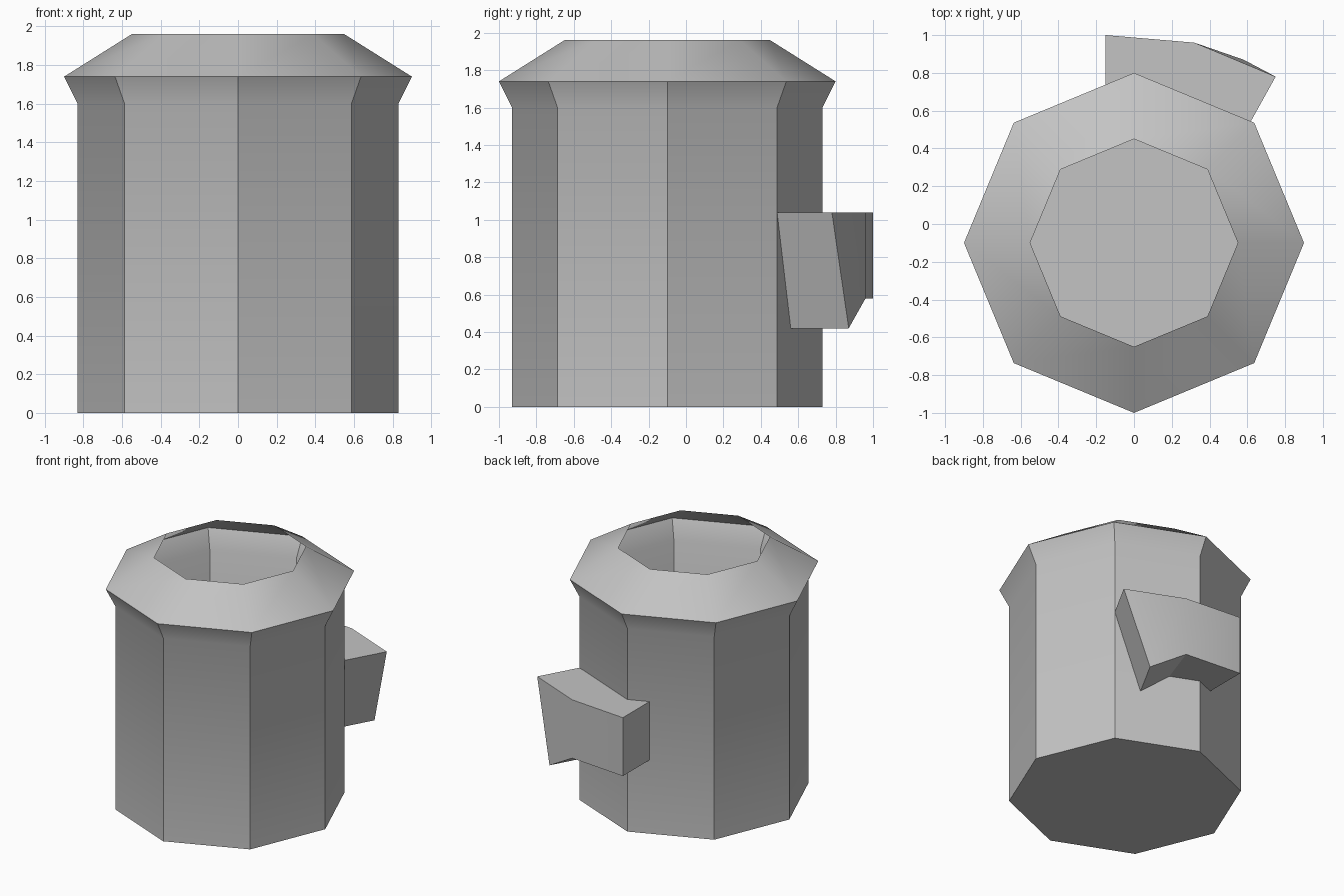
import bpy
import bmesh
from math import radians, sin, cos

cube = bpy.data.objects.get("Cube")
if cube:
    bpy.data.objects.remove(cube, do_unlink=True)

GREY = (0.55, 0.55, 0.55, 1)
grey = bpy.data.materials.new("plain_grey")
grey.use_nodes = True
grey.diffuse_color = GREY
grey.node_tree.nodes["Principled BSDF"].inputs["Base Color"].default_value = GREY

SIDES = 8
CENTRE_Y = -0.1


def finish(name, bm):
    """Turn a bmesh into a grey object, smooth except at sharp edges."""
    mesh = bpy.data.meshes.new(name)
    bm.to_mesh(mesh)
    bm.free()
    obj = bpy.data.objects.new(name, mesh)
    bpy.context.collection.objects.link(obj)
    mesh.materials.append(grey)
    bpy.ops.object.select_all(action='DESELECT')
    obj.select_set(True)
    bpy.context.view_layer.objects.active = obj
    bpy.ops.object.shade_smooth_by_angle(angle=radians(30))
    return obj


def bridge(bm, a, b, closed=False):
    """Quads between two rows of vertices."""
    n = len(a)
    for i in range(n if closed else n - 1):
        j = (i + 1) % n
        bm.faces.new((a[i], a[j], b[j], b[i]))


# Vessel: thin open octagonal shell with a flared rim and sloping shoulder
bm = bmesh.new()
profile = [(0.83, 0), (0.83, 1.6), (0.9, 1.74), (0.55, 1.96)]
rings = []
for radius, z in profile:
    rings.append([bm.verts.new((radius * cos(radians(360 * k / SIDES)),
                                CENTRE_Y + radius * sin(radians(360 * k / SIDES)), z))
                  for k in range(SIDES)])
for low, high in zip(rings, rings[1:]):
    bridge(bm, low, high, closed=True)
bm.faces.new(rings[0][::-1])
finish("vessel", bm)

# Side block: bent bracket on the back wall, its end raked down and inward
bm = bmesh.new()


def row(points):
    return [bm.verts.new(p) for p in points]


TOP, BASE, TIP = 1.04, 0.58, 0.42
outer_top = row([(-0.15, 1.0, TOP), (0.32, 0.96, TOP), (0.75, 0.78, TOP)])
outer_base = row([(-0.15, 1.0, BASE), (0.32, 0.96, BASE), (0.58, 0.87, TIP)])
wall_top = row([(-0.15, 0.668, TOP), (0, 0.73, TOP), (0.21, 0.643, TOP), (0.587, 0.487, TOP)])
wall_base = row([(-0.15, 0.668, BASE), (0, 0.73, BASE), (0.21, 0.643, BASE), (0.41, 0.56, TIP)])

bridge(bm, outer_top, outer_base)
bm.faces.new((outer_top[0], outer_base[0], wall_base[0], wall_top[0]))
bm.faces.new((outer_top[2], outer_base[2], wall_base[3], wall_top[3]))
for outer, wall in ((outer_top, wall_top), (outer_base, wall_base)):
    bm.faces.new((outer[0], outer[1], wall[2], wall[1], wall[0]))
    bm.faces.new((outer[1], outer[2], wall[3], wall[2]))
bmesh.ops.recalc_face_normals(bm, faces=bm.faces)
if outer_top[0].link_faces[0].normal.y < 0:
    bmesh.ops.reverse_faces(bm, faces=bm.faces)
finish("back_block", bm)
